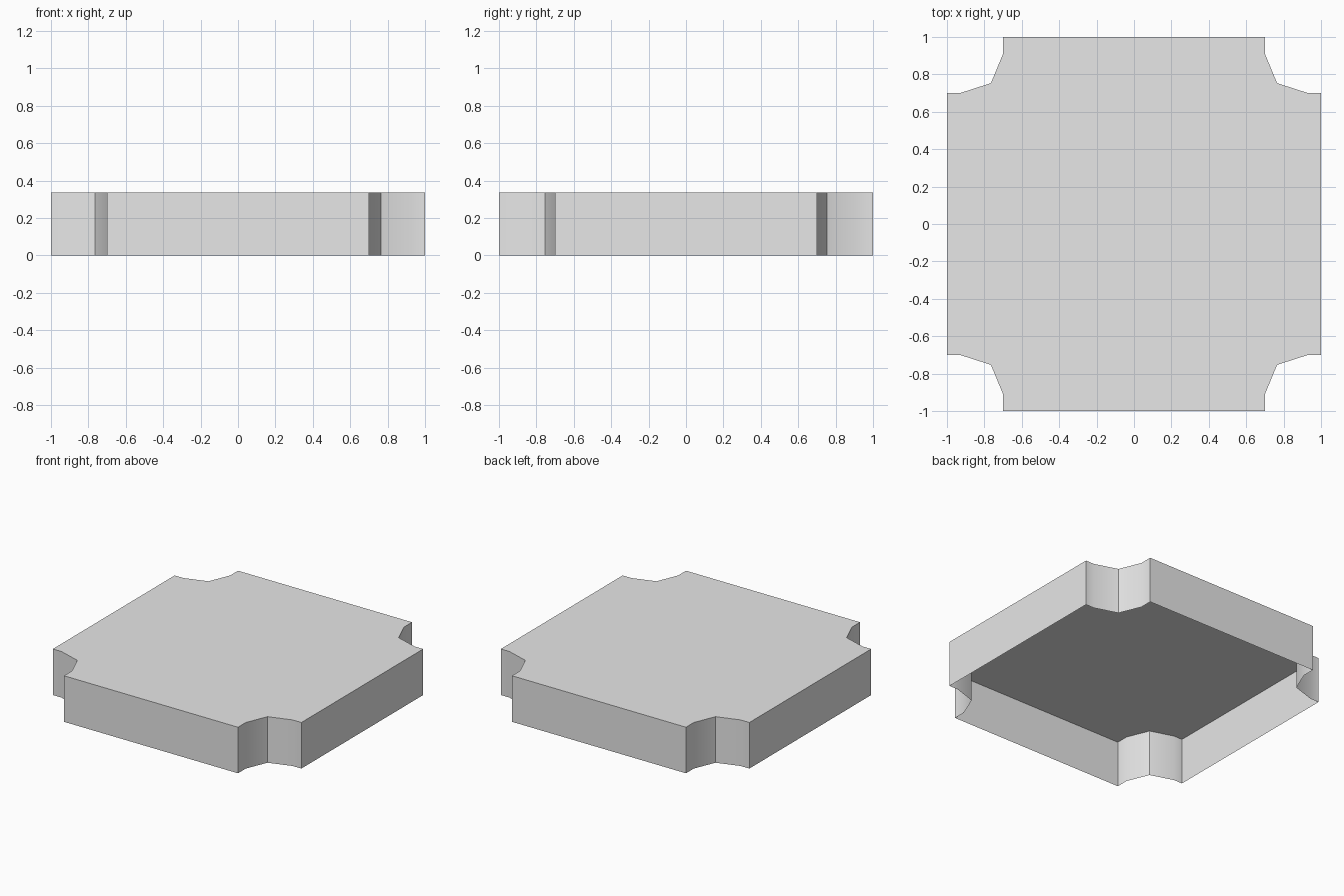
import bpy
import bmesh
import math

cube = bpy.data.objects.get("Cube")
if cube:
    bpy.data.objects.remove(cube, do_unlink=True)

HEIGHT = 0.335

# Single flat grey
grey = bpy.data.materials.new("light grey")
grey.use_nodes = True
colour = (0.8, 0.8, 0.8, 1)
grey.diffuse_color = colour
grey.node_tree.nodes["Principled BSDF"].inputs["Base Color"].default_value = colour

# Notched corner, running counter-clockwise in the +x +y quadrant
corner = [(1, 0.7), (0.93, 0.7), (0.765, 0.753), (0.7, 0.91), (0.7, 1)]


def mirrored(sx, sy):
    points = [(x * sx, y * sy) for x, y in corner]
    return points if sx * sy > 0 else points[::-1]


outline = []
for sx, sy in ((1, 1), (-1, 1), (-1, -1), (1, -1)):
    outline += mirrored(sx, sy)

# Top panel with a thin skirt hanging from its edge, open underneath
bm = bmesh.new()
top = [bm.verts.new((x, y, HEIGHT)) for x, y in outline]
rim = [bm.verts.new((x, y, 0)) for x, y in outline]
bm.faces.new(top)
for i in range(len(top)):
    j = (i + 1) % len(top)
    bm.faces.new((rim[i], rim[j], top[j], top[i]))

mesh = bpy.data.meshes.new("notched_cover")
bm.to_mesh(mesh)
bm.free()
mesh.materials.append(grey)
cover = bpy.data.objects.new("notched_cover", mesh)
bpy.context.collection.objects.link(cover)

# Soften the shallow bends, keep the corners sharp
bpy.ops.object.select_all(action="DESELECT")
cover.select_set(True)
bpy.context.view_layer.objects.active = cover
bpy.ops.object.shade_smooth_by_angle(angle=math.radians(30))
